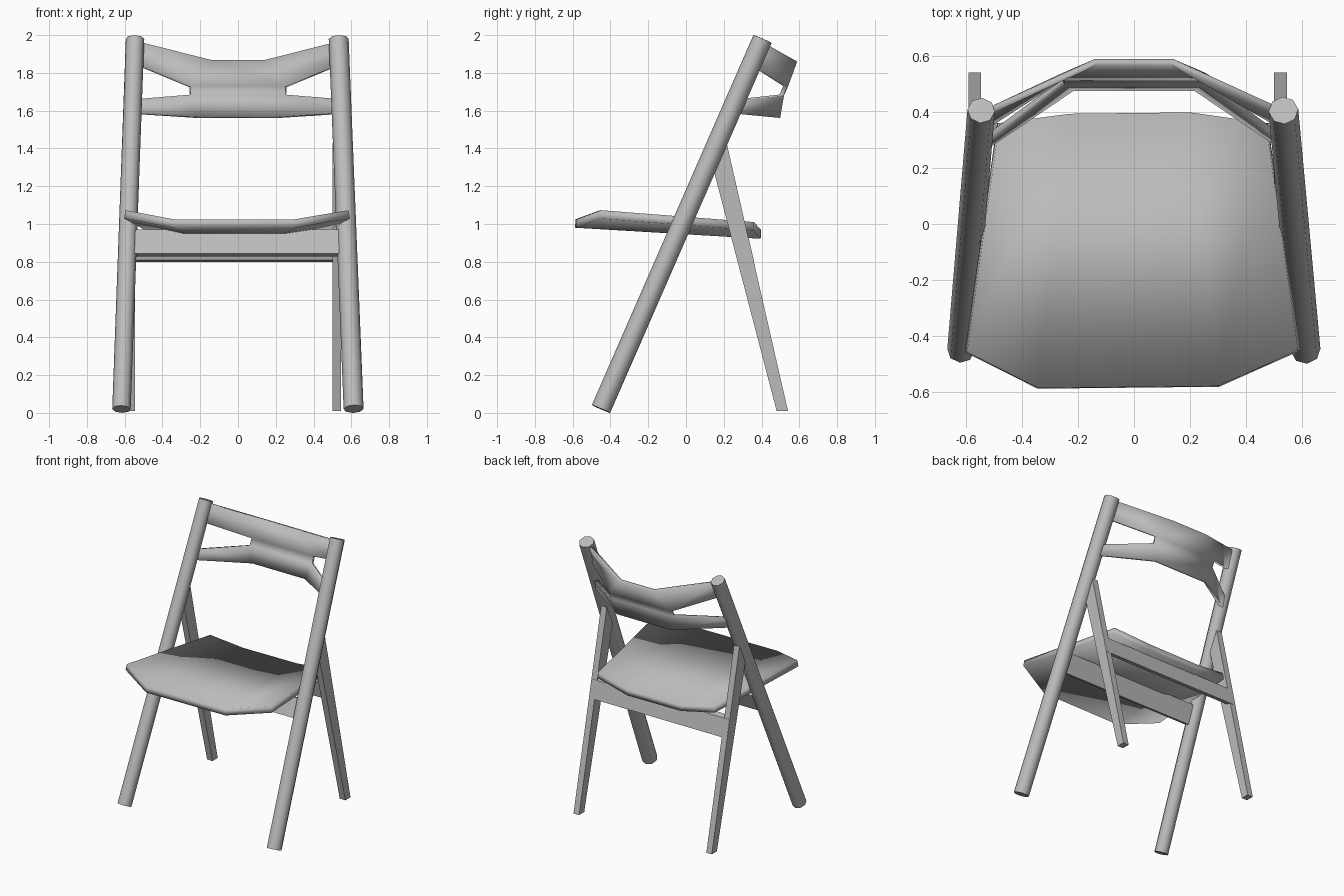
import bpy, math
from mathutils import Vector

cube = bpy.data.objects.get("Cube")
if cube:
    bpy.data.objects.remove(cube, do_unlink=True)

grey = bpy.data.materials.new("plain_grey")
grey.use_nodes = True
colour = (0.5, 0.5, 0.5, 1)
grey.diffuse_color = colour
grey.node_tree.nodes["Principled BSDF"].inputs["Base Color"].default_value = colour


def finish(ob, angle):
    ob.data.materials.append(grey)
    bpy.ops.object.select_all(action='DESELECT')
    ob.select_set(True)
    bpy.context.view_layer.objects.active = ob
    bpy.ops.object.shade_smooth_by_angle(angle=math.radians(angle))
    return ob


def mesh_part(name, verts, faces, angle=30):
    me = bpy.data.meshes.new(name)
    me.from_pydata(verts, [], faces)
    ob = bpy.data.objects.new(name, me)
    bpy.context.collection.objects.link(ob)
    return finish(ob, angle)


def thicken(ob, thickness, offset):
    mod = ob.modifiers.new("thickness", 'SOLIDIFY')
    mod.thickness, mod.offset = thickness, offset


def prism(name, profile, x0, x1):
    """Extrude a (y, z) profile, listed anticlockwise, from x0 to x1."""
    n = len(profile)
    verts = [(x, y, z) for x in (x0, x1) for y, z in profile]
    sides = [(i, i + n, (i + 1) % n + n, (i + 1) % n)[::-1] for i in range(n)]
    caps = [tuple(reversed(range(n))), tuple(range(n, 2 * n))]
    return mesh_part(name, verts, sides + caps)


def pole(name, a, b, radius):
    a, b = Vector(a), Vector(b)
    bpy.ops.mesh.primitive_cylinder_add(vertices=8, radius=radius, depth=(b - a).length,
                                        location=(a + b) / 2)
    ob = bpy.context.object
    ob.name = name
    ob.rotation_euler = (b - a).to_track_quat('Z', 'Y').to_euler()
    finish(ob, 50)


# Long leaning poles: front legs and back posts in one
pole("right_pole", (-0.617, -0.45, 0.02), (-0.545, 0.405, 1.98), 0.049)
pole("left_pole", (0.612, -0.45, 0.021), (0.533, 0.405, 1.979), 0.053)

# Tapered rear legs
leg = [(0.48, 0.01), (0.54, 0.01), (0.215, 1.43), (0.145, 1.29)]
prism("right_rear_leg", leg, -0.59, -0.545)
prism("left_rear_leg", leg, 0.50, 0.546)

# Rails under the seat
prism("front_rail", [(-0.115, 0.845), (-0.078, 0.829), (-0.023, 0.956), (-0.06, 0.972)],
      -0.57, 0.55)
prism("rear_rail", [(0.32, 0.81), (0.361, 0.80), (0.331, 0.93), (0.29, 0.94)], -0.588, 0.544)

# Dished seat: flat middle with two raised wings
seat = mesh_part("seat", [
    (-0.595, -0.455, 1.073), (-0.34, -0.585, 1.025), (0.30, -0.578, 1.025), (0.585, -0.45, 1.073),
    (0.47, 0.36, 1.01), (0.20, 0.398, 0.967), (-0.23, 0.393, 0.967), (-0.48, 0.36, 1.01)],
    [(0, 1, 6, 7), (1, 2, 5, 6), (2, 3, 4, 5)])
thicken(seat, 0.045, -1)

# Bent backrest: solid middle with an upper and a lower arm on each side
half = [(0.135, 0.565, 1.867), (0.25, 0.515, 1.73), (0.25, 0.495, 1.685), (0.215, 0.475, 1.567),
        (0.525, 0.385, 1.965), (0.53, 0.335, 1.845), (0.53, 0.285, 1.662), (0.54, 0.255, 1.59)]
verts = half + [(-x, y, z) for x, y, z in half]
arms = [(0, 4, 5, 1), (2, 6, 7, 3)]
faces = [(i + 8, i, i + 1, i + 9) for i in range(3)]
faces += arms + [tuple(i + 8 for i in reversed(f)) for f in arms]
thicken(mesh_part("backrest", verts, faces, 40), 0.025, 1)
